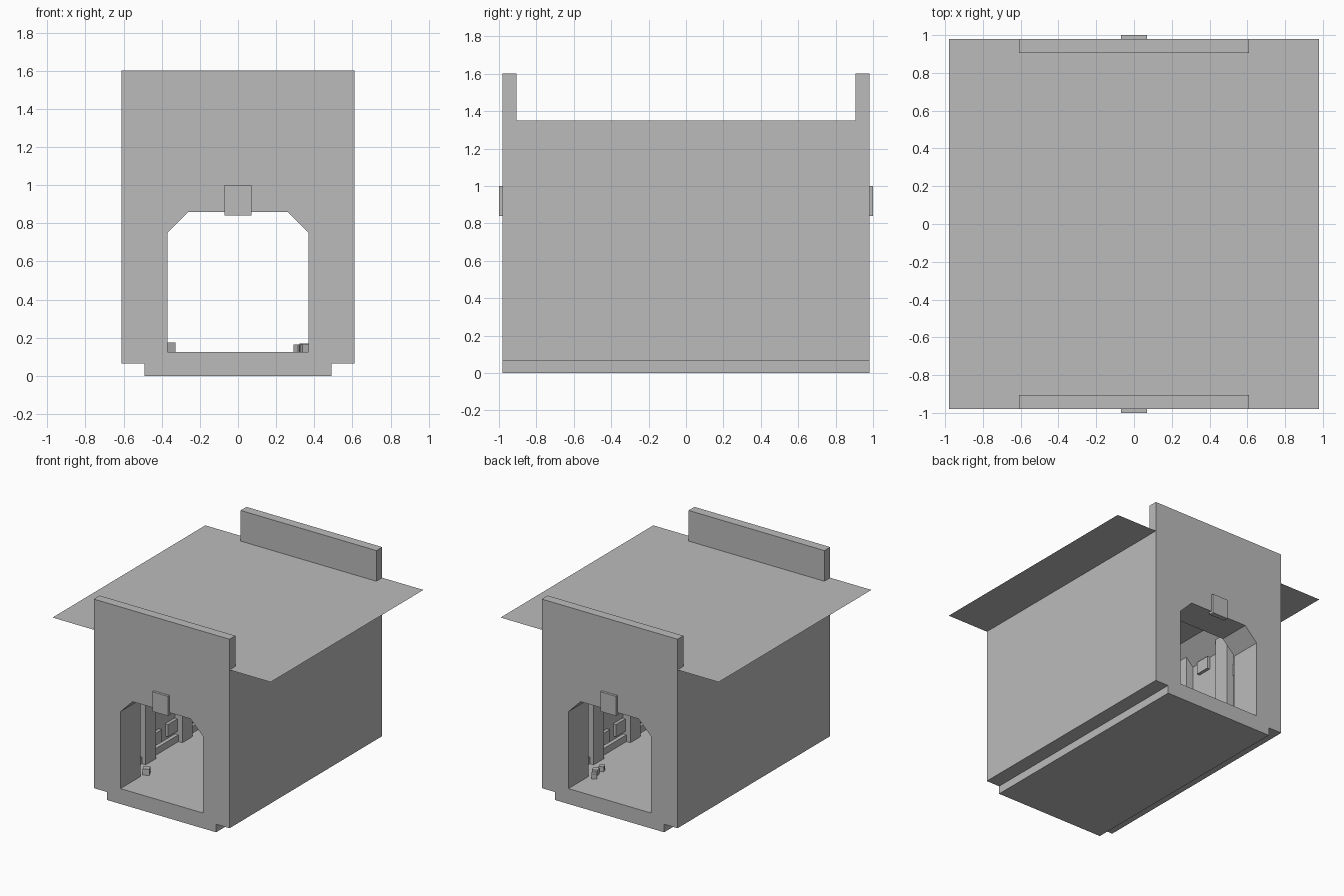
import bpy, bmesh, random
from mathutils import Matrix, Vector

random.seed(4)
cube = bpy.data.objects.get("Cube")
if cube:
    bpy.data.objects.remove(cube, do_unlink=True)

stone = bpy.data.materials.new("stone_grey")
stone.use_nodes = True
grey = (0.5, 0.5, 0.5, 1)
stone.diffuse_color = grey
stone.node_tree.nodes["Principled BSDF"].inputs["Base Color"].default_value = grey


def finish(name, bm):
    bmesh.ops.recalc_face_normals(bm, faces=bm.faces)
    mesh = bpy.data.meshes.new(name)
    bm.to_mesh(mesh)
    bm.free()
    mesh.materials.append(stone)
    ob = bpy.data.objects.new(name, mesh)
    bpy.context.collection.objects.link(ob)
    return ob


def box(name, x, y, z):
    """Box from (min, max) pairs."""
    bm = bmesh.new()
    bmesh.ops.create_cube(bm, size=1)
    for v in bm.verts:
        v.co = [pair[0] if c < 0 else pair[1] for c, pair in zip(v.co, (x, y, z))]
    return finish(name, bm)


def prism(name, points, axis, half):
    """Profile of (horizontal, z) points extruded along x or y, from -half to half."""
    bm = bmesh.new()
    place = (lambda a, z: (-half, a, z)) if axis == "x" else (lambda a, z: (a, -half, z))
    face = bm.faces.new([bm.verts.new(place(a, z)) for a, z in points])
    out = bmesh.ops.extrude_face_region(bm, geom=[face])
    shift = Vector((2 * half, 0, 0)) if axis == "x" else Vector((0, 2 * half, 0))
    bmesh.ops.translate(bm, vec=shift, verts=[g for g in out["geom"] if isinstance(g, bmesh.types.BMVert)])
    return finish(name, bm)


def arch(width, spring, flat, top, floor=0.125):
    """Closed opening profile with chamfered top corners."""
    right = [(width, floor), (width, spring), (flat, top)]
    return right + [(-a, z) for a, z in reversed(right)]


def cut(target, cutter):
    mod = target.modifiers.new("cut", "BOOLEAN")
    mod.operation, mod.solver, mod.object = "DIFFERENCE", "EXACT", cutter
    bpy.context.view_layer.objects.active = target
    bpy.ops.object.modifier_apply(modifier=mod.name)
    bpy.data.objects.remove(cutter, do_unlink=True)


# Solid block with a raised parapet at both ends
L, P, DECK, TOP = 0.98, 0.905, 1.35, 1.6
block = prism("corridor_block", [(-L, 0), (L, 0), (L, TOP), (P, TOP), (P, DECK),
                                 (-P, DECK), (-P, TOP), (-L, TOP)], "x", 0.61)

# Narrower foot, archway passage and wider inner chamber
for s in (-1, 1):
    cut(block, box("foot_cutter", sorted((s * 0.49, s * 0.8)), (-1.2, 1.2), (-0.2, 0.065)))
cut(block, prism("arch_cutter", arch(0.37, 0.75, 0.26, 0.86), "y", 1.2))
cut(block, prism("chamber_cutter", arch(0.52, 1.0, 0.38, 1.14), "y", 0.72))

# Thin roof deck overhanging the sides
bm = bmesh.new()
bmesh.ops.create_grid(bm, x_segments=1, y_segments=1, size=L)
bmesh.ops.translate(bm, vec=(0, 0, DECK + 0.001), verts=bm.verts)
finish("roof_deck", bm)

# Keystone on each portal
for s, end in ((-1, "front"), (1, "back")):
    box(end + "_keystone", (-0.07, 0.07), sorted((s * 0.96, s)), (0.84, 1.0))

# Inside walls: pilasters, skirting and proud bricks
for s, side in ((-1, "right"), (1, "left")):
    for y in (-0.47, 0, 0.47):
        box(side + "_pilaster", sorted((s * 0.455, s * 0.53)), (y - 0.065, y + 0.065), (0.12, 1.08))
    box(side + "_skirting", sorted((s * 0.49, s * 0.53)), (-0.72, 0.72), (0.12, 0.18))
    for y, z in ((-0.33, 0.25), (-0.13, 0.26), (0.2, 0.95), (0.33, 0.5), (-0.25, 0.7), (0.62, 0.75), (-0.62, 0.8)):
        box(side + "_brick", sorted((s * 0.495, s * 0.53)),
            (s * -y - 0.06, s * -y + 0.06) if s > 0 else (y - 0.06, y + 0.06), (z - 0.05, z + 0.05))

# Loose rubble on the floor
for x, y, size in ((-0.36, -0.66, 0.05), (0.35, 0.66, 0.045), (0.32, 0.72, 0.04), (0.35, 0.58, 0.04)):
    bm = bmesh.new()
    bmesh.ops.create_cube(bm, size=size)
    bmesh.ops.rotate(bm, verts=bm.verts, matrix=Matrix.Rotation(random.uniform(0.2, 1.2), 3, "Z"))
    bmesh.ops.translate(bm, vec=(x, y, 0.125 + size / 2), verts=bm.verts)
    finish("rubble", bm)
